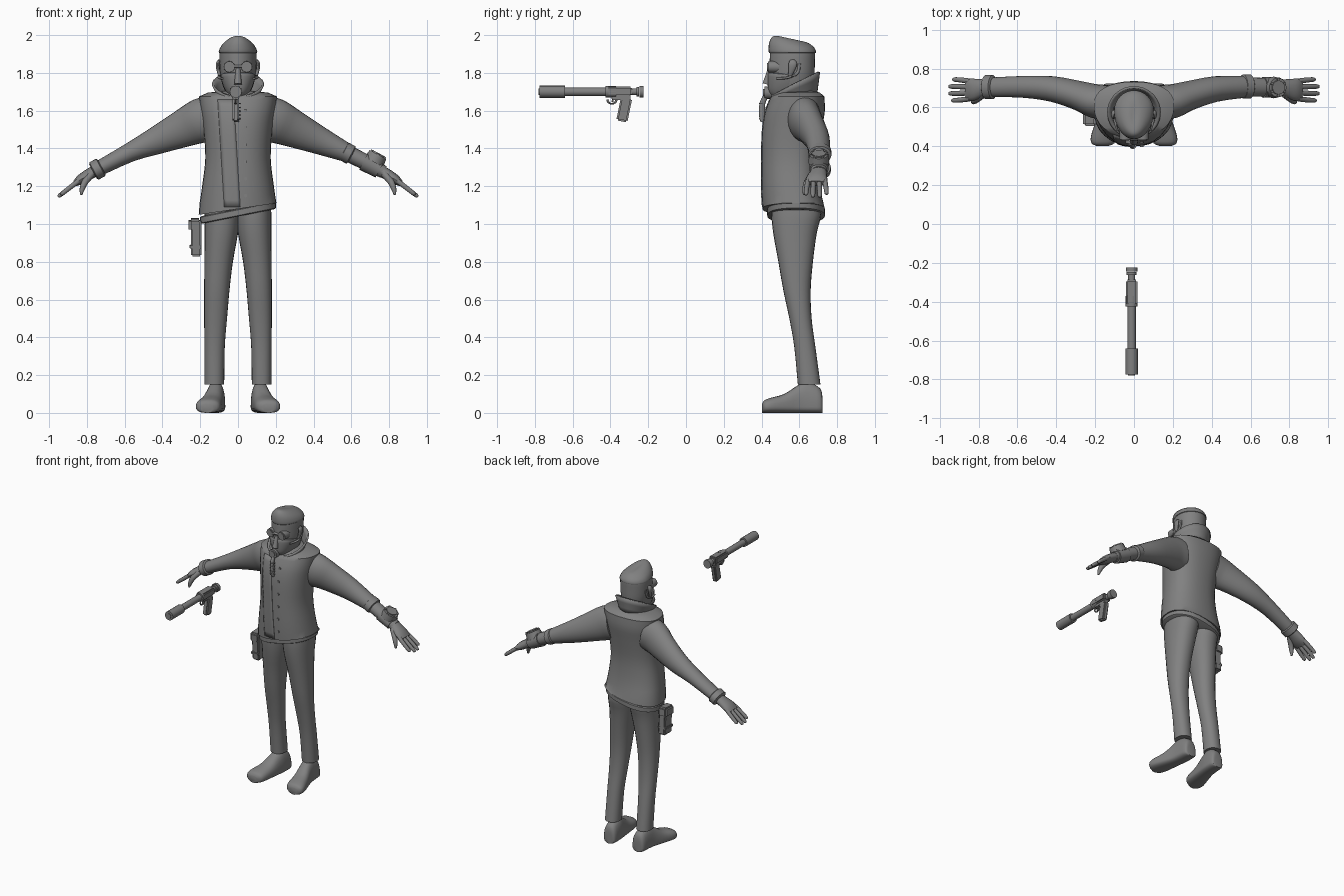
import bpy, bmesh, math
from mathutils import Vector as V

old = bpy.data.objects.get("Cube")
if old:
    bpy.data.objects.remove(old, do_unlink=True)

grey = bpy.data.materials.new("plain_grey")
grey.use_nodes = True
colour = (0.22, 0.22, 0.22, 1)
grey.diffuse_color = colour
grey.node_tree.nodes["Principled BSDF"].inputs["Base Color"].default_value = colour
X, Y, Z = V((1, 0, 0)), V((0, 1, 0)), V((0, 0, 1))


def finish(name, bm, angle=40):
    bmesh.ops.recalc_face_normals(bm, faces=bm.faces)
    mesh = bpy.data.meshes.new(name)
    bm.to_mesh(mesh)
    bm.free()
    mesh.materials.append(grey)
    ob = bpy.data.objects.new(name, mesh)
    bpy.context.collection.objects.link(ob)
    bpy.ops.object.select_all(action='DESELECT')
    ob.select_set(True)
    bpy.context.view_layer.objects.active = ob
    bpy.ops.object.shade_smooth_by_angle(angle=math.radians(angle))
    return ob


def smooth(rows, steps=3):
    """Catmull-Rom interpolation of rows of numbers."""
    rows = [tuple(r) for r in rows]
    ext, out = [rows[0]] + rows + [rows[-1]], []
    for a, b, c, d in zip(ext, ext[1:], ext[2:], ext[3:]):
        for k in range(steps):
            t = k / steps
            out.append(tuple(0.5 * (2*q + (r-p)*t + (2*p-5*q+4*r-s)*t*t + (3*q-p-3*r+s)*t**3)
                             for p, q, r, s in zip(a, b, c, d)))
    return out + [rows[-1]]


def ring(c, u, v, a, b, b2=None, p=2.0, n=24):
    """Superellipse; b is the reach along +v, b2 along -v."""
    pts = []
    for i in range(n):
        t = math.tau * i / n
        co, si = math.cos(t), math.sin(t)
        reach = b if si > 0 or b2 is None else b2
        pts.append(c + u * a * math.copysign(abs(co)**(2/p), co)
                   + v * reach * math.copysign(abs(si)**(2/p), si))
    return pts


def loft(name, rings, closed=True, angle=40):
    bm = bmesh.new()
    vs = [[bm.verts.new(p) for p in r] for r in rings]
    n = len(vs[0])
    for a, b in zip(vs, vs[1:]):
        for i in range(n if closed else n - 1):
            j = (i + 1) % n
            bm.faces.new((a[i], a[j], b[j], b[i]))
    if closed:
        bm.faces.new(vs[0])
        bm.faces.new(vs[-1])
    return finish(name, bm, angle)


def tube(name, rows, p=2.0, n=16, curve=False):
    """Rows are x, y, z, width, height across the path."""
    rows = smooth(rows) if curve else rows
    pts, rings = [V(r[:3]) for r in rows], []
    for i, r in enumerate(rows):
        t = (pts[min(i+1, len(pts)-1)] - pts[max(i-1, 0)]).normalized()
        ref = X if abs(t.y) > 0.9 else Y
        u = (ref - t * ref.dot(t)).normalized()
        rings.append(ring(pts[i], u, t.cross(u), r[3], r[4], p=p, n=n))
    return loft(name, rings)


def rod(name, a, b, r, r2=None):
    return tube(name, [(*a, r, r), (*b, r2 or r, r2 or r)])


def box(name, centre, size, tilt=0.0, bevel=0.008):
    bm = bmesh.new()
    bmesh.ops.create_cube(bm, size=1)
    for v in bm.verts:
        v.co = V((v.co.x*size[0], v.co.y*size[1], v.co.z*size[2]))
    bmesh.ops.bevel(bm, geom=bm.edges[:], offset=bevel, segments=2, affect='EDGES')
    ob = finish(name, bm)
    ob.location, ob.rotation_euler.x = centre, tilt
    return ob


def upright(name, rows, p=2.0, hem=0.0):
    """Rows are z, half width, front y, back y, lean of the ring; hem tilts the first ring."""
    rings = []
    for k, (z, w, f, b, lean) in enumerate(rows):
        yc = f * 0.42 + b * 0.58
        r = ring(V((0, yc, z)), X, Y, w, b - yc, yc - f, p, 32)
        rings.append([q + Z * (-lean*(q.y-yc) + (hem * q.x if k == 0 else 0)) for q in r])
    return loft(name, rings)


# Jacket body
torso = smooth([(1.08, .208, .405, .735, 0), (1.2, .19, .4, .71, 0), (1.35, .173, .4, .702, 0),
                (1.5, .183, .404, .72, 0), (1.6, .198, .42, .735, 0), (1.675, .207, .45, .732, 0)])
upright("jacket", torso + [(1.695, .16, .48, .71, 0), (1.705, .08, .5, .68, 0)], 2.3, .15)


def front_y(x, z):
    lo, hi = next(((a, b) for a, b in zip(torso, torso[1:]) if b[0] >= z), torso[-2:])
    t = (z - lo[0]) / (hi[0] - lo[0])
    w, f, b = (lo[i] + (hi[i] - lo[i]) * t for i in (1, 2, 3))
    yc = f * .42 + b * .58
    return yc - (yc - f) * max(0, 1 - abs(x / w)**2.3)**(1 / 2.3)


# Overlapping front panel, buttons and hip belt
panel = []
for k in range(17):
    z = 1.09 + .57 * k / 16
    edge = .012 - .035 * k / 16
    xs = [edge - .085 * i / 5 for i in range(6)]
    panel.append([V((x, front_y(x, z) - .003, z)) for x in xs])
flap = loft("front_panel", panel, closed=False)
flap.modifiers.new("thickness", 'SOLIDIFY').thickness = .006
for k in range(6):
    z = 1.15 + .09 * k
    y = front_y(.04, z)
    rod("button", (.04, y + .01, z), (.04, y - .006, z), .009)
belt = [ring(V((0, .583, 1.04 + h)), X, Y, .193 + g, .145 + g, p=2.3, n=32)
        for h, g in ((0, 0), (.005, .008), (.035, .008), (.04, 0))]
loft("hip_belt", [[q + Z * .2 * q.x for q in r] for r in belt])

# Holster on the right hip
box("holster", (-.222, .555, .925), (.055, .085, .19), .06)
box("holster_flap", (-.228, .555, .995), (.068, .1, .07), .06, .012)
box("holster_strap", (-.225, .555, .88), (.062, .092, .018), .06, .004)

# Standing collar, open at the front
rims = []
for t in (0, .35, .7, 1):
    row = []
    for k in range(33):
        a = math.radians(-158 + 316 * k / 32)
        s, c = math.sin(a), math.cos(a)
        row.append(V(((.098 + .04*t) * s, .575 + (.12 + .015*t) * c,
                      1.655 + .035*c + t * (.085 + .03*c))))
    rims.append(row)
collar = loft("collar", rims, closed=False)
collar.modifiers.new("thickness", 'SOLIDIFY').thickness = .012

# Head, cap and breathing mask
upright("head", smooth([(1.62, .075, .5, .66, 0), (1.69, .066, .465, .66, 0),
        (1.73, .08, .447, .67, 0), (1.79, .094, .441, .68, 0), (1.86, .098, .443, .682, 0),
        (1.92, .096, .446, .682, 0), (1.945, .08, .46, .67, .1)]))
upright("cap", smooth([(1.905, .097, .442, .684, .0), (1.912, .102, .437, .688, .03),
        (1.94, .09, .44, .684, .14), (1.964, .062, .457, .668, .22),
        (1.977, .03, .485, .635, .22), (1.978, .006, .54, .57, .22)]))
upright("mask", smooth([(1.67, .04, .46, .56, 0), (1.7, .064, .438, .6, 0),
        (1.745, .083, .432, .61, 0), (1.785, .092, .433, .6, .1), (1.795, .08, .445, .58, .1)]), 2.2)
rod("mask_ridge", (0, .445, 1.82), (0, .425, 1.74), .012, .02)
rod("filter", (-.012, .47, 1.695), (-.012, .415, 1.695), .032)
rod("filter_cap", (-.012, .416, 1.695), (-.012, .408, 1.695), .02)
tube("hose", [(-.01, .425, 1.68, .014, .012), (-.008, .405, 1.64, .015, .012),
              (-.004, .402, 1.58, .016, .01), (-.002, .405, 1.54, .01, .008)], curve=True)
for k in range(5):
    z = 1.64 - .02 * k
    rod("hose_rib", (-.006, .404, z), (-.006, .404, z - .006), .018)
tube("goggle_bridge", [(-.02, .443, 1.835, .012, .008), (.02, .443, 1.835, .012, .008)])

for side, s in (("left", 1), ("right", -1)):
    # Goggles, ears and mask straps
    rod(side + "_goggle", (s*.044, .49, 1.832), (s*.046, .434, 1.832), .032, .029)
    rod(side + "_lens", (s*.046, .436, 1.832), (s*.046, .43, 1.832), .021)
    tube(side + "_ear", [(s*.098, .56, 1.865, .014, .008), (s*.108, .565, 1.85, .022, .009),
         (s*.106, .56, 1.82, .018, .009), (s*.097, .55, 1.785, .01, .008)], curve=True)
    tube(side + "_strap", [(s*.082, .48, 1.77, .008, .006), (s*.1, .54, 1.775, .008, .006),
         (s*.1, .59, 1.8, .008, .006), (s*.098, .6, 1.85, .008, .006)], curve=True)

    # Trouser leg: z, inner x, outer x, front y, back y
    leg = smooth([(.15, .073, .178, .592, .712), (.35, .07, .178, .573, .685),
                  (.5, .058, .179, .547, .665), (.65, .045, .179, .515, .66),
                  (.8, .027, .178, .489, .672), (.95, .0, .177, .462, .692),
                  (1.05, -.01, .177, .452, .715), (1.13, -.01, .17, .455, .7)])
    loft(side + "_trouser_leg", [ring(V((s*(i+o)/2, (f+b)/2, z)), X, Y, (o-i)/2, (b-f)/2, p=2.2)
                                 for z, i, o, f, b in leg])

    # Shoe: y, x, half width, top
    shoe = smooth([(.723, .115, .028, .075), (.71, .115, .046, .13), (.64, .118, .05, .165),
                   (.59, .125, .052, .145), (.52, .14, .06, .1), (.45, .155, .067, .08),
                   (.415, .16, .058, .067), (.402, .162, .03, .047)])
    loft(side + "_shoe", [ring(V((s*x, y, .032)), X, Z, w, h - .032, .032, 2.5)
                          for y, x, w, h in shoe])

    # Sleeve, shorter on the left, with rolled cuff
    sleeve = [(.14, .625, 1.56, .09, .12), (.2, .633, 1.545, .088, .118),
              (.28, .66, 1.51, .076, .102), (.42, .695, 1.447, .066, .076),
              (.57, .706, 1.38, .056, .051)]
    cuff = V((.58, .708, 1.375))
    if s < 0:
        sleeve.append((.74, .704, 1.292, .05, .04))
        cuff = V((.745, .705, 1.29))
    tube(side + "_sleeve", [(s*r[0], *r[1:]) for r in sleeve], n=24, curve=True)
    along = V((.88, 0, -.47))
    tube(side + "_cuff", [(s*q.x, q.y, q.z, .062 - d, .052 - d) for q, d in
         ((cuff + along*h, e) for h, e in ((-.026, .01), (-.02, 0), (.02, 0), (.026, .01)))], n=24)

    # Hand with palm, fingers and thumb
    tube(side + "_palm", [(s*.74, .705, 1.292, .038, .03), (s*.785, .7, 1.265, .046, .03),
         (s*.83, .692, 1.237, .057, .027), (s*.862, .69, 1.215, .054, .016)], curve=True)
    for k, reach in enumerate((.085, .1, .1, .08)):
        o = -.045 + .03 * k
        tube(side + "_finger", [(s*.845, .69 + o, 1.227, .014, .014),
             (s*(.85 + reach*.55), .69 + o*1.15, 1.223 - reach*.42, .013, .013),
             (s*(.85 + reach*.95), .69 + o*1.2, 1.22 - reach*.7, .011, .011),
             (s*(.852 + reach), .69 + o*1.2, 1.215 - reach*.72, .004, .004)], n=10, curve=True)
    tube(side + "_thumb", [(s*.775, .67, 1.265, .02, .02), (s*.81, .642, 1.222, .018, .018),
         (s*.825, .63, 1.185, .014, .014), (s*.83, .625, 1.155, .006, .006)], n=10, curve=True)

# Left forearm with wrist device
tube("left_forearm", [(.56, .706, 1.385, .05, .044), (.68, .704, 1.325, .048, .042),
                      (.77, .703, 1.275, .042, .034)], n=20)
tube("wrist_band", [(.665, .704, 1.332, .054, .05), (.75, .704, 1.287, .05, .046)], n=20)
up, base = V((.47, 0, .88)), V((.71, .703, 1.31))
rod("device_case", base + up*.02, base + up*.066, .056, .05)
rod("device_dial", base + up*.06, base + up*.074, .036)
for k in range(6):
    a = math.tau * k / 6
    q = base + Y * .043 * math.cos(a) + up.cross(Y) * .043 * math.sin(a)
    rod("device_stud", q + up*.06, q + up*.073, .007)

# Floating pistol with silencer
gx, gz = -.012, 1.7
for name, a, b, r in (("silencer", -.775, -.64, .032), ("muzzle", -.78, -.77, .018),
                      ("barrel", -.65, -.4, .022), ("receiver", -.425, -.37, .031),
                      ("bolt", -.3, -.25, .018), ("bolt_collar", -.262, -.248, .026),
                      ("bolt_knob", -.245, -.224, .03)):
    rod("pistol_" + name, (gx, a, gz), (gx, b, gz), r)
box("pistol_body", (gx, -.352, 1.703), (.06, .13, .05))
box("pistol_frame", (gx, -.345, 1.672), (.036, .1, .03), 0, .005)
box("pistol_grip", (gx, -.327, 1.607), (.036, .06, .13), -.2)
guard = [(gx, -.392 + .024*math.cos(t), 1.66 + .024*math.sin(t), .006, .004)
         for t in (math.pi * (1 + k / 8) for k in range(9))]
tube("trigger_guard", guard, n=8)
rod("trigger", (gx, -.385, 1.67), (gx, -.39, 1.645), .005)
